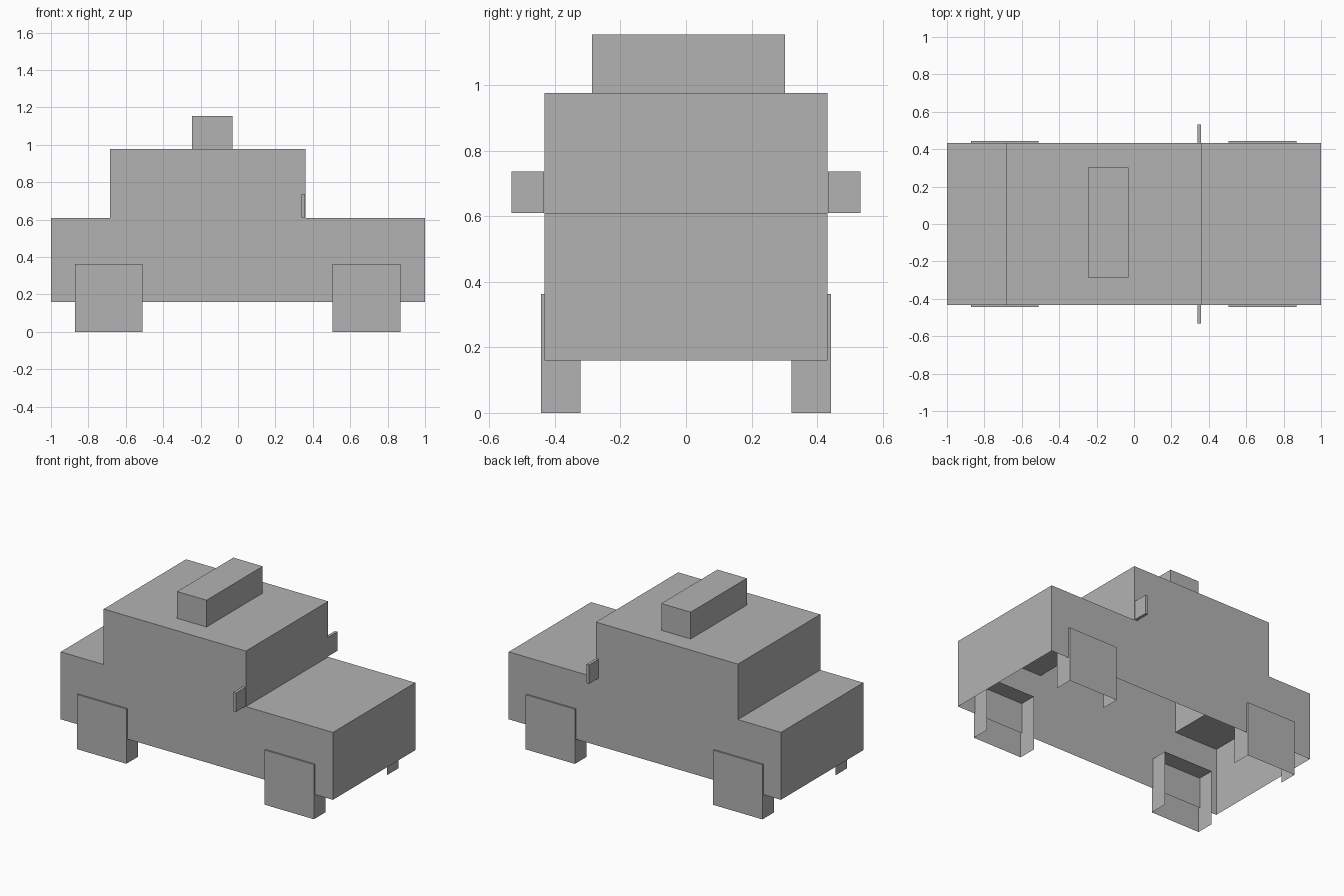
import bpy
import bmesh
from mathutils import Vector

if "Cube" in bpy.data.objects:
    bpy.data.objects.remove(bpy.data.objects["Cube"], do_unlink=True)

GREY = (0.45, 0.45, 0.45, 1.0)
paint = bpy.data.materials.new("plain_grey")
paint.use_nodes = True
paint.diffuse_color = GREY
paint.node_tree.nodes["Principled BSDF"].inputs["Base Color"].default_value = GREY


def finish(name, bm):
    mesh = bpy.data.meshes.new(name)
    bm.to_mesh(mesh)
    bm.free()
    mesh.materials.append(paint)
    obj = bpy.data.objects.new(name, mesh)
    bpy.context.collection.objects.link(obj)
    return obj


def drop_faces(bm, directions):
    """Open a shell by removing the faces that point in the given directions."""
    bm.normal_update()
    doomed = [f for f in bm.faces
              if any(f.normal.dot(Vector(d)) > 0.9 for d in directions)]
    bmesh.ops.delete(bm, geom=doomed, context='FACES')


def box(name, low, high, open_sides=()):
    low, high = Vector(low), Vector(high)
    bm = bmesh.new()
    bmesh.ops.create_cube(bm, size=1)
    bmesh.ops.scale(bm, vec=high - low, verts=bm.verts)
    bmesh.ops.translate(bm, vec=(low + high) / 2, verts=bm.verts)
    drop_faces(bm, open_sides)
    return finish(name, bm)


DOWN = (0, 0, -1)
HALF_WIDTH = 0.432
ROOF = 0.977

# Body shell: stepped side profile extruded across the width, open underneath
profile = [(-1, 0.16), (1, 0.16), (1, 0.608), (0.36, 0.608),
           (0.36, ROOF), (-0.684, ROOF), (-0.684, 0.608), (-1, 0.608)]
bm = bmesh.new()
side = bm.faces.new([bm.verts.new((x, -HALF_WIDTH, z)) for x, z in profile])
extruded = bmesh.ops.extrude_face_region(bm, geom=[side], use_keep_orig=True)
bmesh.ops.translate(bm, vec=(0, 2 * HALF_WIDTH, 0),
                    verts=[g for g in extruded["geom"] if isinstance(g, bmesh.types.BMVert)])
bmesh.ops.recalc_face_normals(bm, faces=bm.faces)
drop_faces(bm, [DOWN])
finish("body", bm)

# Roof sign
box("roof_sign", (-0.246, -0.287, ROOF), (-0.03, 0.302, 1.155), [DOWN])

for label, s in (("right", -1), ("left", 1)):
    # Block wheels, open underneath and towards the middle of the car
    for end, x in (("rear", -0.691), ("front", 0.687)):
        ys = sorted((s * 0.322, s * 0.443))
        box(f"{end}_{label}_wheel", (x - 0.181, ys[0], 0), (x + 0.181, ys[1], 0.363),
            [DOWN, (0, -s, 0)])
    # Side mirrors
    ys = sorted((s * 0.434, s * 0.532))
    box(f"{label}_mirror", (0.339, ys[0], 0.61), (0.358, ys[1], 0.736))
